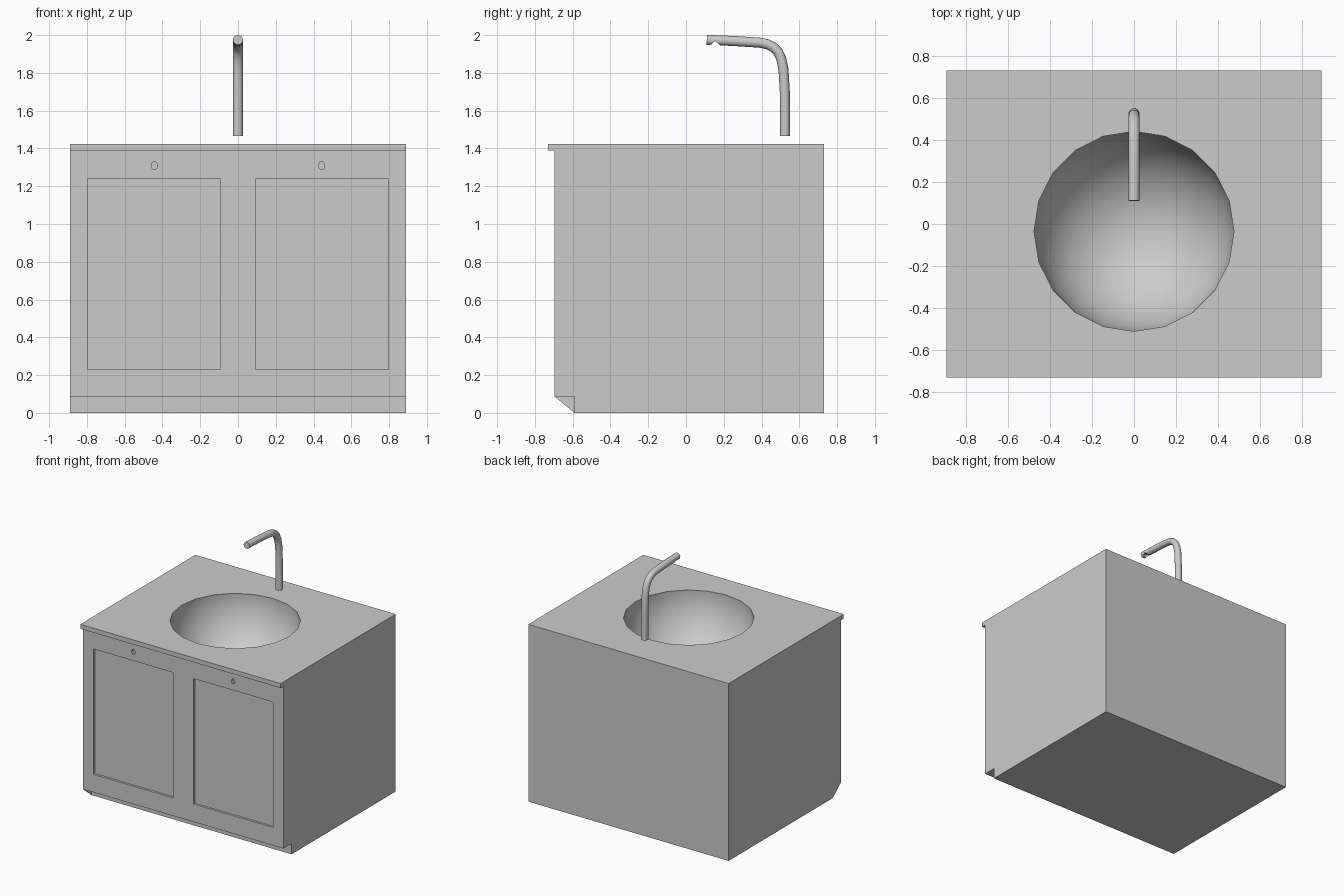
import bpy, bmesh, math
from mathutils import Vector, Matrix

if "Cube" in bpy.data.objects:
    bpy.data.objects.remove(bpy.data.objects["Cube"])

W = 0.89  # half width


def finish(name, bm):
    bmesh.ops.recalc_face_normals(bm, faces=bm.faces)
    me = bpy.data.meshes.new(name)
    bm.to_mesh(me)
    bm.free()
    ob = bpy.data.objects.new(name, me)
    bpy.context.collection.objects.link(ob)
    return ob


def activate(ob):
    bpy.ops.object.select_all(action='DESELECT')
    ob.select_set(True)
    bpy.context.view_layer.objects.active = ob


def cut(target, cutter):
    cutter.hide_render = True
    mod = target.modifiers.new("cut", 'BOOLEAN')
    mod.operation = 'DIFFERENCE'
    mod.solver = 'EXACT'
    mod.object = cutter
    activate(target)
    bpy.ops.object.modifier_apply(modifier=mod.name)
    bpy.data.objects.remove(cutter, do_unlink=True)


def box(name, lo, hi):
    lo, hi = Vector(lo), Vector(hi)
    bm = bmesh.new()
    bmesh.ops.create_cube(bm, size=1, matrix=Matrix.Translation((lo + hi) / 2)
                          @ Matrix.Diagonal((*(hi - lo), 1)))
    return finish(name, bm)


def cylinder(name, matrix, r, depth, sides):
    bm = bmesh.new()
    bmesh.ops.create_cone(bm, cap_ends=True, segments=sides, radius1=r, radius2=r,
                          depth=depth, matrix=matrix)
    return finish(name, bm)


# Cabinet with front counter lip and toe kick: side profile (y, z) extruded along x
profile = [(0.73, 0), (0.73, 1.424), (-0.73, 1.424), (-0.73, 1.388),
           (-0.695, 1.388), (-0.695, 0.086), (-0.591, 0.086), (-0.591, 0)]
bm = bmesh.new()
face = bm.faces.new([bm.verts.new((-W, y, z)) for y, z in profile])
ext = bmesh.ops.extrude_face_region(bm, geom=[face], use_keep_orig=True)
bmesh.ops.translate(bm, vec=(2 * W, 0, 0),
                    verts=[v for v in ext['geom'] if isinstance(v, bmesh.types.BMVert)])
cabinet = finish("cabinet", bm)

# Sink bowl
bm = bmesh.new()
bmesh.ops.create_uvsphere(bm, u_segments=20, v_segments=20, radius=0.476,
                          matrix=Matrix.Translation((0, -0.035, 1.41)))
cut(cabinet, finish("bowl_cutter", bm))

# Door recesses and finger holes
for s in (-1, 1):
    x0, x1 = sorted((s * 0.093, s * 0.797))
    cut(cabinet, box("door_cutter", (x0, -0.8, 0.23), (x1, -0.677, 1.237)))
    m = (Matrix.Translation((s * 0.443, -0.705, 1.309)) @ Matrix.Rotation(math.pi / 2, 4, 'X')
         @ Matrix.Diagonal((0.75, 1, 1, 1)))
    cut(cabinet, cylinder("hole_cutter", m, 0.021, 0.06, 12))
activate(cabinet)
bpy.ops.object.shade_smooth_by_angle(angle=math.radians(30))

# Triangular end panel in the toe kick, left end only
bm = bmesh.new()
bm.faces.new([bm.verts.new((-W, y, z)) for y, z in
              ((-0.695, 0.086), (-0.591, 0.086), (-0.591, 0))])
panel = finish("toe_kick_end_panel", bm)
panel.data.flip_normals() if panel.data.polygons[0].normal.x > 0 else None

# Faucet: round tube swept along a bent path (y, z)
path = [Vector(p) for p in ((0.524, 1.465), (0.523, 1.7), (0.516, 1.82), (0.504, 1.875),
                            (0.487, 1.912), (0.462, 1.937), (0.43, 1.952), (0.39, 1.96),
                            (0.25, 1.969), (0.11, 1.975))]
R, N = 0.0265, 16
bm = bmesh.new()
rings = []
for i, p in enumerate(path):
    t = (path[min(i + 1, len(path) - 1)] - path[max(i - 1, 0)]).normalized()
    ring = []
    for k in range(N):
        a = 2 * math.pi * k / N
        q = p + Vector((t.y, -t.x)) * R * math.sin(a)
        ring.append(bm.verts.new((R * math.cos(a), q.x, q.y)))
    rings.append(ring)
for a, b in zip(rings, rings[1:]):
    for k in range(N):
        j = (k + 1) % N
        bm.faces.new((a[k], a[j], b[j], b[k]))
bm.faces.new(rings[0])
bm.faces.new(rings[-1])
faucet = finish("faucet", bm)

# Water outlet under the spout
cut(faucet, cylinder("outlet_cutter", Matrix.Translation((0, 0.155, 1.945)), 0.0255, 0.05, 16))
activate(faucet)
bpy.ops.object.shade_smooth_by_angle(angle=math.radians(35))
